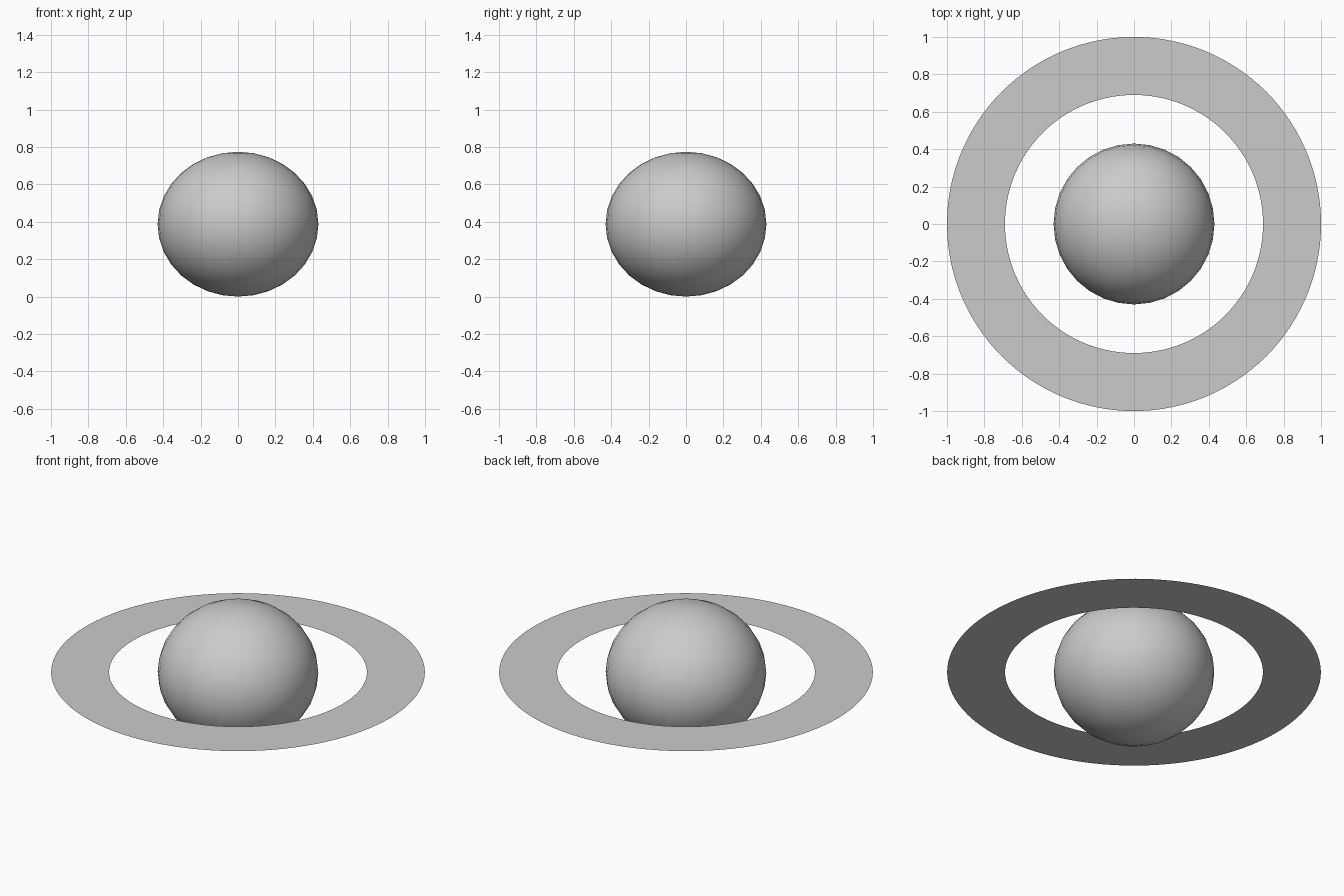
import bpy
import bmesh
from math import cos, sin, tau

cube = bpy.data.objects.get("Cube")
if cube:
    bpy.data.objects.remove(cube, do_unlink=True)

CENTRE = 0.387


def material(name, colour):
    mat = bpy.data.materials.new(name)
    mat.use_nodes = True
    mat.diffuse_color = colour
    mat.node_tree.nodes["Principled BSDF"].inputs["Base Color"].default_value = colour
    return mat


def add_object(name, bm, mat):
    mesh = bpy.data.meshes.new(name)
    bm.to_mesh(mesh)
    bm.free()
    mesh.materials.append(mat)
    obj = bpy.data.objects.new(name, mesh)
    obj.location.z = CENTRE
    bpy.context.collection.objects.link(obj)
    return obj


grey = material("light grey", (0.6, 0.6, 0.6, 1))

# Planet: smooth globe flattened at the poles
bm = bmesh.new()
bmesh.ops.create_uvsphere(bm, u_segments=32, v_segments=16, radius=0.43)
bmesh.ops.scale(bm, vec=(1, 1, 0.9), verts=bm.verts)
for face in bm.faces:
    face.smooth = True
add_object("planet", bm, grey)

# Ring: a paper-thin flat band around the equator
bm = bmesh.new()
steps = 128
loops = [[bm.verts.new((r * cos(tau * i / steps), r * sin(tau * i / steps), 0))
          for i in range(steps)] for r in (0.69, 1.0)]
inner, outer = loops
for i in range(steps):
    j = (i + 1) % steps
    bm.faces.new((inner[i], outer[i], outer[j], inner[j]))
add_object("ring", bm, grey)
